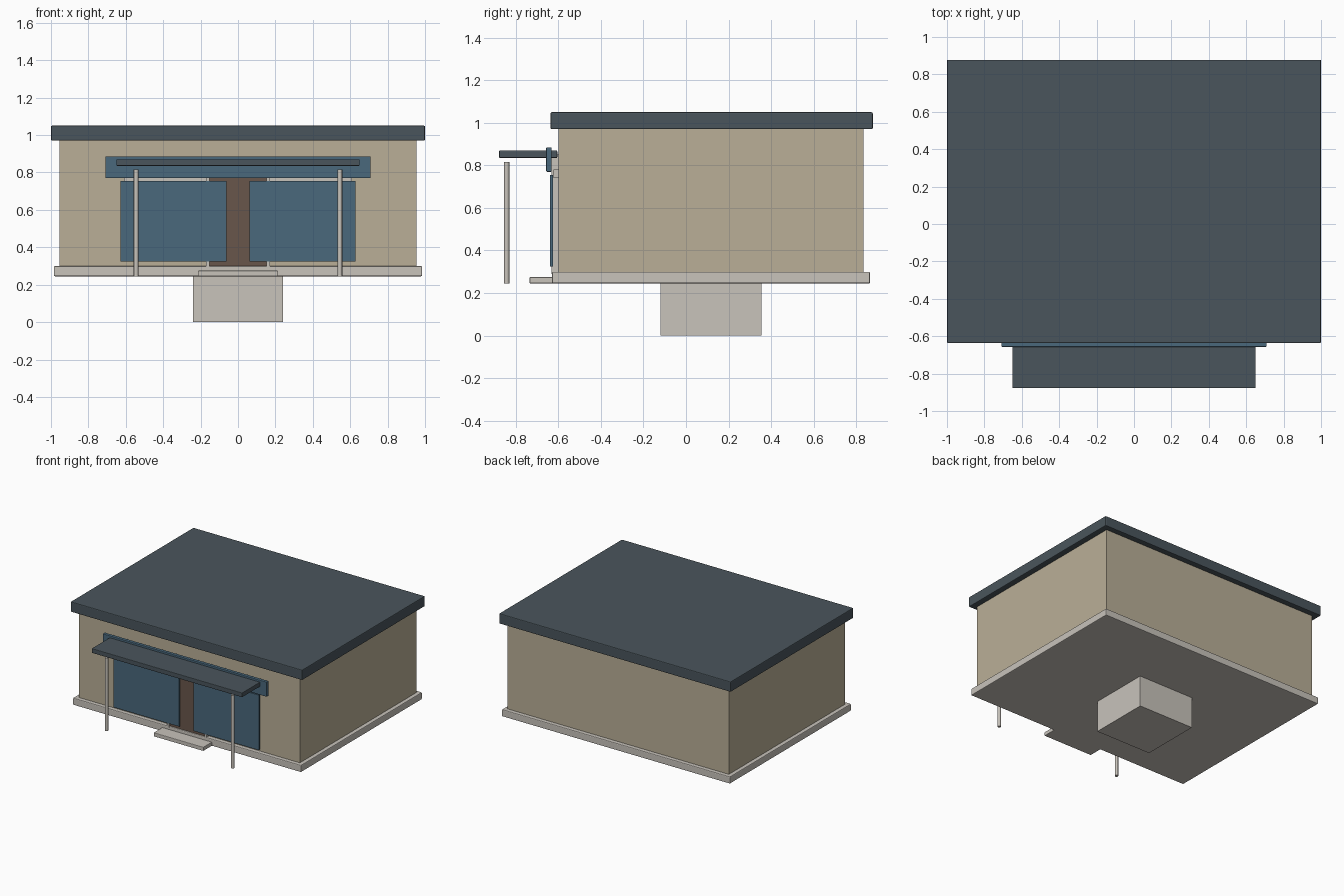
import bpy
import bmesh
from mathutils import Vector

cube = bpy.data.objects.get("Cube")
if cube:
    bpy.data.objects.remove(cube, do_unlink=True)


def material(name, rgb):
    """Flat colour from 0-255 display values, stored as linear."""
    lin = [((c / 255 + 0.055) / 1.055) ** 2.4 for c in rgb]
    m = bpy.data.materials.new(name)
    m.use_nodes = True
    m.diffuse_color = (*lin, 1)
    m.node_tree.nodes["Principled BSDF"].inputs["Base Color"].default_value = (*lin, 1)
    return m


SLATE = material("slate grey", (74, 85, 92))
SAND = material("sand wall", (186, 175, 151))
STONE = material("pale stone", (200, 195, 187))
BLUE = material("steel blue", (74, 104, 124))
BROWN = material("dark wood", (105, 86, 75))


def add(name, bm, mat):
    mesh = bpy.data.meshes.new(name)
    bm.to_mesh(mesh)
    bm.free()
    mesh.materials.append(mat)
    obj = bpy.data.objects.new(name, mesh)
    bpy.context.collection.objects.link(obj)
    return obj


def box(name, mat, xs, ys, zs, bevel=0):
    """Box between the given x, y and z limits."""
    bm = bmesh.new()
    bmesh.ops.create_cube(bm, size=1)
    for v in bm.verts:
        v.co = Vector([(r[0] + r[1]) / 2 + c * (r[1] - r[0])
                       for c, r in zip(v.co, (xs, ys, zs))])
    obj = add(name, bm, mat)
    if bevel:
        mod = obj.modifiers.new("soft edge", "BEVEL")
        mod.width = bevel
        mod.segments = 2
    return obj


def post(name, mat, x, y, zs, radius):
    """Slim upright round post."""
    bm = bmesh.new()
    bmesh.ops.create_cone(bm, cap_ends=True, segments=12, radius1=radius,
                          radius2=radius, depth=zs[1] - zs[0])
    bmesh.ops.translate(bm, verts=bm.verts, vec=(x, y, sum(zs) / 2))
    for f in bm.faces:
        f.smooth = len(f.verts) == 4
    return add(name, bm, mat)


# Main building
box("foundation_block", STONE, (-0.24, 0.24), (-0.12, 0.355), (0, 0.25))
box("base_slab", STONE, (-0.985, 0.985), (-0.63, 0.865), (0.245, 0.30), 0.006)
box("walls", SAND, (-0.955, 0.955), (-0.60, 0.835), (0.30, 0.975))
box("roof", SLATE, (-1, 1), (-0.637, 0.878), (0.97, 1.05), 0.006)

# Entrance
box("front_step", STONE, (-0.215, 0.215), (-0.735, -0.62), (0.245, 0.275), 0.004)
box("door", BROWN, (-0.152, 0.152), (-0.622, -0.59), (0.30, 0.80))
box("sign_board", BLUE, (-0.708, 0.708), (-0.657, -0.631), (0.77, 0.885), 0.003)
box("awning", SLATE, (-0.65, 0.65), (-0.878, -0.605), (0.835, 0.87), 0.004)

# Mirrored parts of the shop front
for side, s in (("left", 1), ("right", -1)):
    def span(a, b):
        return tuple(sorted((s * a, s * b)))
    box(side + "_window", BLUE, span(0.062, 0.627), (-0.638, -0.624), (0.325, 0.755))
    box(side + "_window_head", STONE, span(0.16, 0.61), (-0.622, -0.595), (0.74, 0.78))
    box(side + "_door_jamb", STONE, span(0.152, 0.17), (-0.632, -0.595), (0.29, 0.85))
    post(side + "_awning_post", STONE, s * 0.545, -0.843, (0.245, 0.815), 0.0125)
